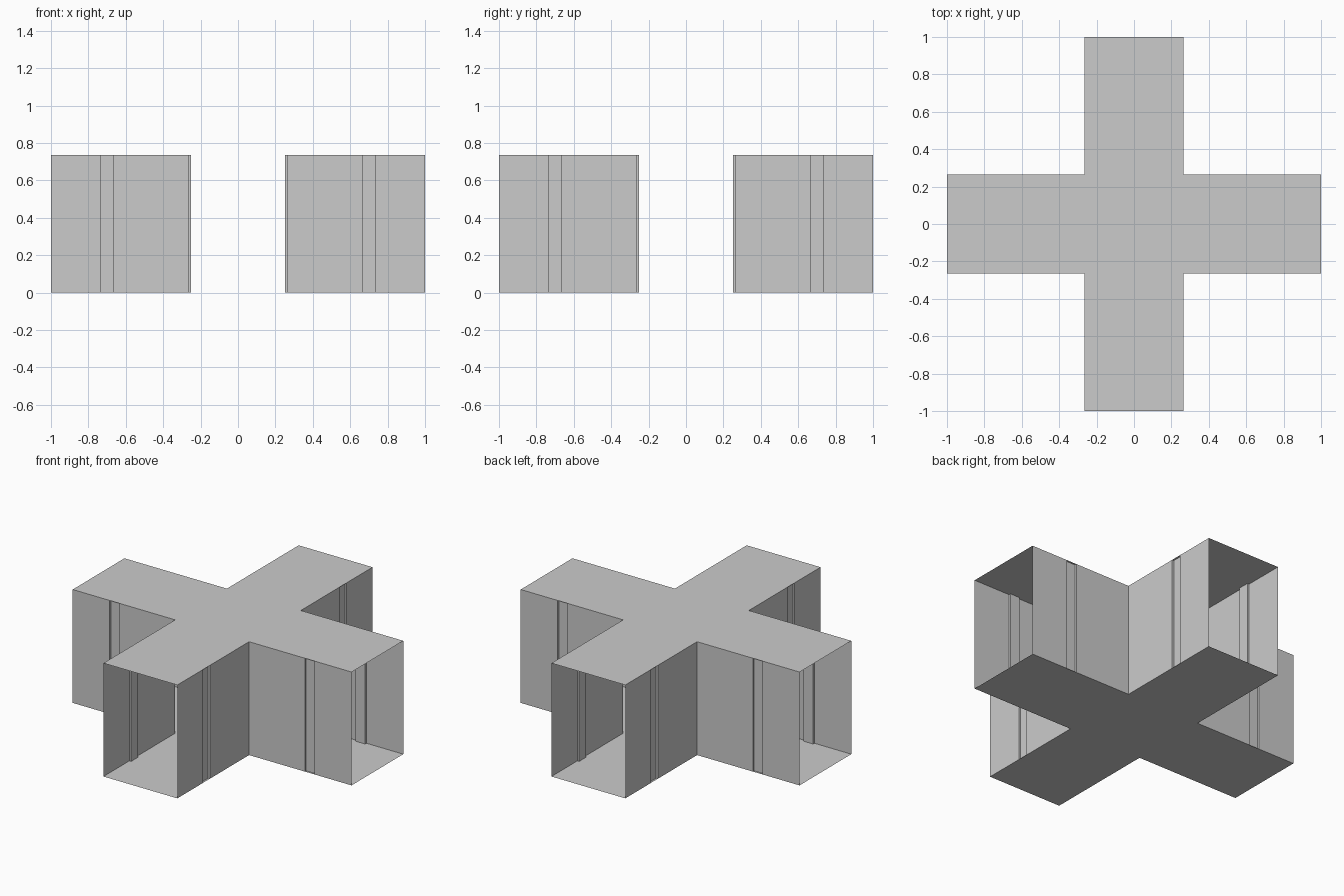
import bpy
from mathutils import Matrix

if "Cube" in bpy.data.objects:
    bpy.data.objects.remove(bpy.data.objects["Cube"])

W = 0.265      # half corridor width
H = 0.735      # corridor height
D = 0.013      # how far each pilaster steps into the corridor
P0, P1 = 0.665, 0.735   # pilaster start and end along an arm


def add_object(name, verts, faces):
    mesh = bpy.data.meshes.new(name)
    mesh.from_pydata(verts, [], faces)
    mesh.update()
    obj = bpy.data.objects.new(name, mesh)
    bpy.context.collection.objects.link(obj)
    return obj


def quarter_turns(points):
    """Repeat a list of 2D points through four quarter turns."""
    return [[(Matrix.Rotation(k * 1.5707963268, 2) @ Matrix.Identity(2)) @ p
             for p in points] for k in range(4)]


def vec(pairs):
    from mathutils import Vector
    return [Vector(p) for p in pairs]


# Floor and ceiling: the same cross-shaped slab, split into centre and four arms
def cross(name, z, flip):
    verts, faces = [], [[0, 3, 6, 9]]
    for k, arm in enumerate(quarter_turns(vec([(W, -W), (1, -W), (1, W)]))):
        verts += [(p.x, p.y, z) for p in arm]
        i = 3 * k
        faces.append([i, i + 1, i + 2, (i + 3) % 12])
    if flip:
        faces = [f[::-1] for f in faces]
    add_object(name, verts, faces)


cross("floor", 0, False)
cross("ceiling", H, True)

# Corner walls: one folded sheet per quadrant, with a pilaster in each leg
leg = [(1, W), (P1, W), (P1, W - D), (P0, W - D), (P0, W), (W, W)]
path = leg + [(y, x) for x, y in reversed(leg[:-1])]

for k, pts in enumerate(quarter_turns(vec(path))):
    n = len(pts)
    verts = [(p.x, p.y, z) for z in (0, H) for p in pts]
    faces = [(i + 1, i, n + i, n + i + 1) for i in range(n - 1)]
    add_object(f"corner_wall_{k + 1}", verts, faces)
